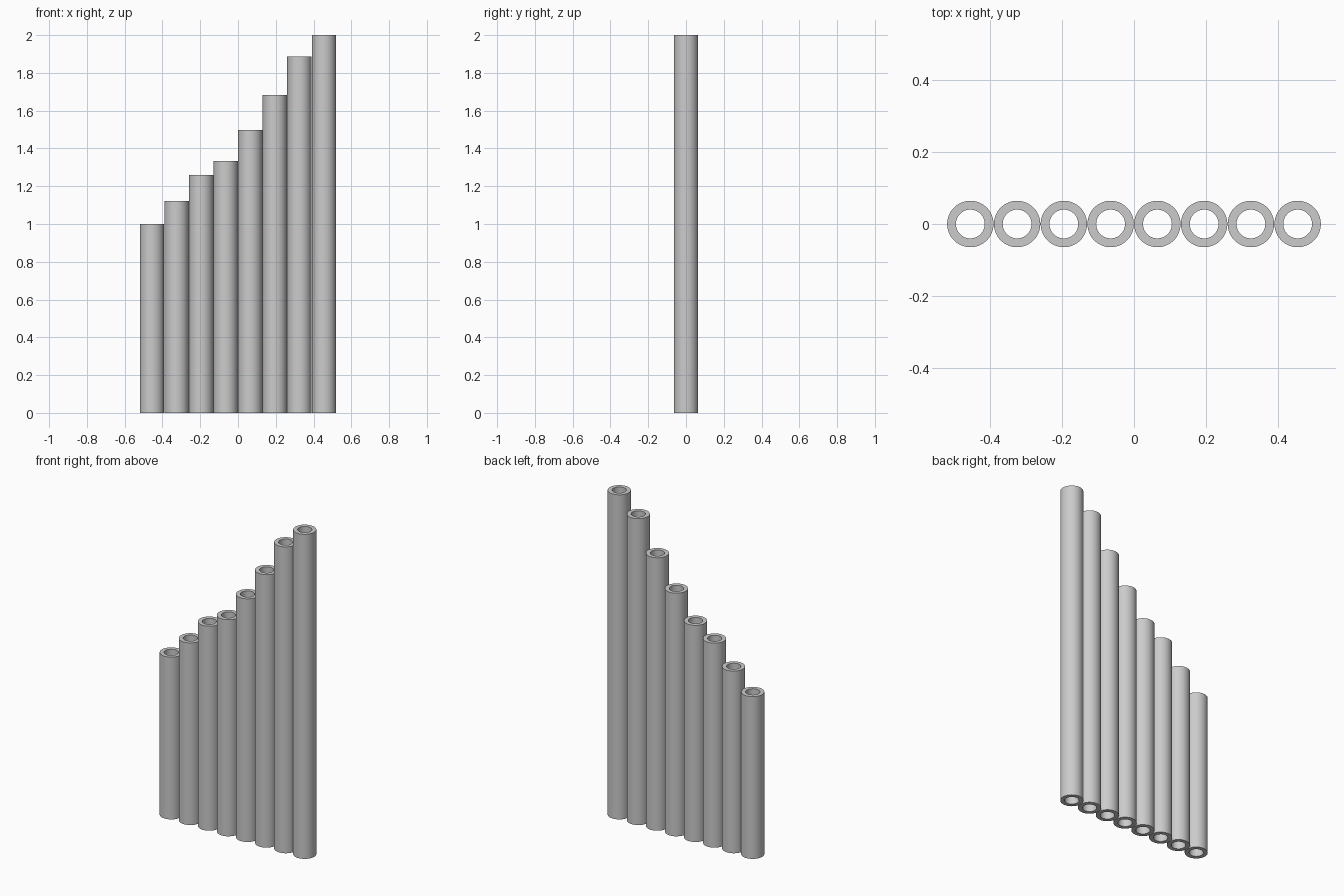
import bpy
import bmesh
from math import cos, sin, tau

cube = bpy.data.objects.get("Cube")
if cube:
    bpy.data.objects.remove(cube, do_unlink=True)

PITCH = 0.13
OUTER, INNER = 0.0645, 0.04
SIDES = 64
# Major scale steps in semitones set the pipe lengths
SCALE = (0, 2, 4, 5, 7, 9, 11, 12)

grey = bpy.data.materials.new("plain_grey")
grey.use_nodes = True
colour = (0.6, 0.6, 0.6, 1)
grey.diffuse_color = colour
grey.node_tree.nodes["Principled BSDF"].inputs["Base Color"].default_value = colour


def make_pipe(name, x, length):
    """Open tube: a rectangular wall profile swept round the z axis."""
    bm = bmesh.new()
    profile = [(OUTER, 0), (OUTER, length), (INNER, length), (INNER, 0)]
    rings = [[bm.verts.new((r * cos(tau * i / SIDES), r * sin(tau * i / SIDES), z))
              for i in range(SIDES)] for r, z in profile]
    for k, ring in enumerate(rings):
        above = rings[(k + 1) % len(rings)]
        for i in range(SIDES):
            j = (i + 1) % SIDES
            bm.faces.new((ring[i], ring[j], above[j], above[i]))
    bmesh.ops.recalc_face_normals(bm, faces=bm.faces)
    mesh = bpy.data.meshes.new(name)
    bm.to_mesh(mesh)
    bm.free()
    # Smooth walls with crisp rims
    mesh.materials.append(grey)
    pipe = bpy.data.objects.new(name, mesh)
    pipe.location.x = x
    bpy.context.collection.objects.link(pipe)
    bpy.ops.object.select_all(action="DESELECT")
    pipe.select_set(True)
    bpy.context.view_layer.objects.active = pipe
    bpy.ops.object.shade_smooth_by_angle()


# Row of pipes, shortest to longest
for n, step in enumerate(SCALE):
    make_pipe(f"pipe_{n + 1}", (n - (len(SCALE) - 1) / 2) * PITCH, 2 ** (step / 12))
